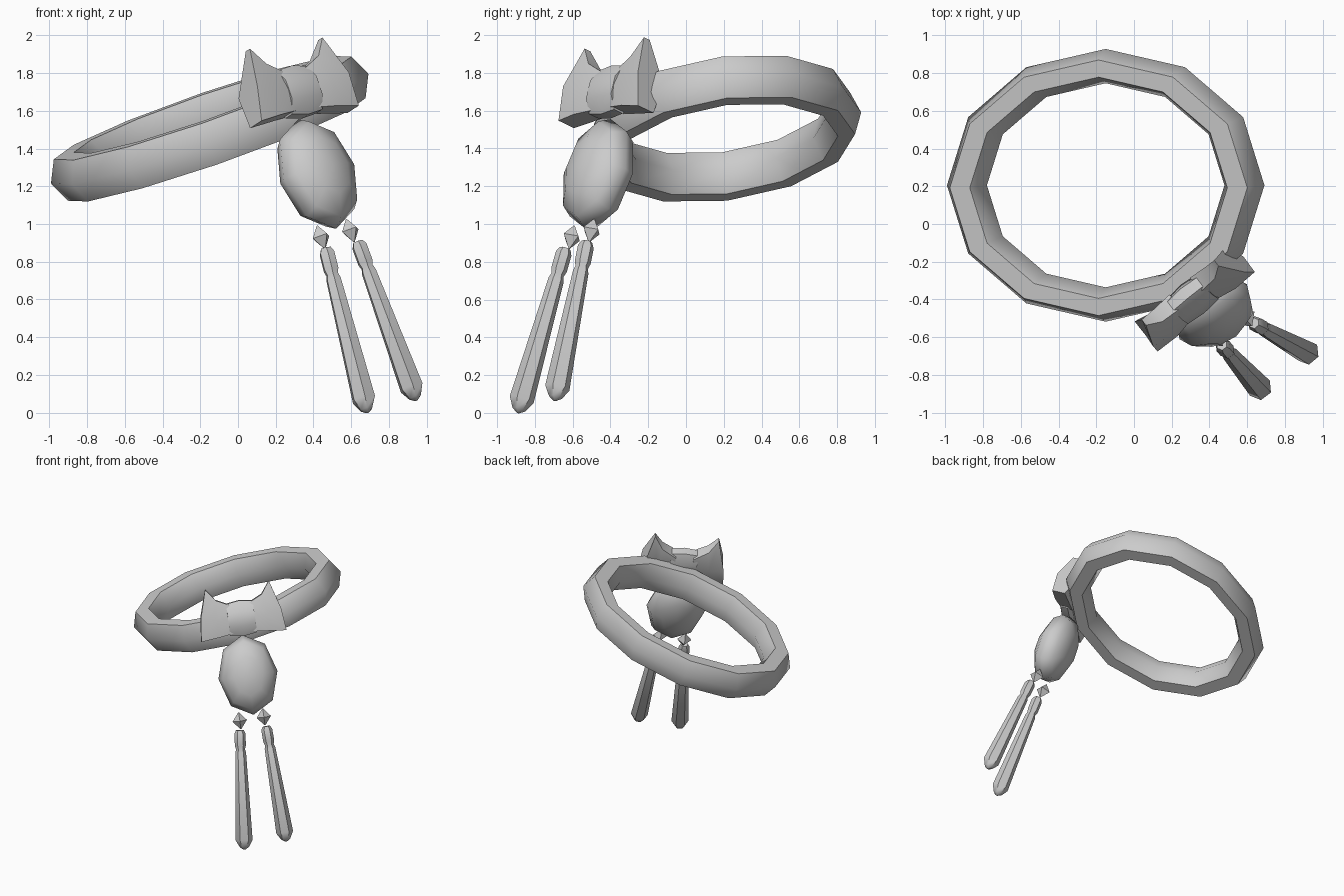
import bpy, bmesh
from math import sin, cos, tau, radians
from mathutils import Vector, Matrix

if "Cube" in bpy.data.objects:
    bpy.data.objects.remove(bpy.data.objects["Cube"])


def loft(name, rings, closed=False, angle=60):
    """Skin a list of equal-sized point rings; cap the ends unless closed."""
    bm = bmesh.new()
    vs = [[bm.verts.new(p) for p in r] for r in rings]
    n, m = len(vs), len(vs[0])
    for i in range(n if closed else n - 1):
        a, b = vs[i], vs[(i + 1) % n]
        for j in range(m):
            k = (j + 1) % m
            bm.faces.new((a[j], a[k], b[k], b[j]))
    if not closed:
        bm.faces.new(vs[0])
        bm.faces.new(vs[-1])
    bmesh.ops.remove_doubles(bm, verts=bm.verts, dist=0.0005)
    bmesh.ops.recalc_face_normals(bm, faces=bm.faces)
    return finish(name, bm, angle)


def finish(name, bm, angle):
    me = bpy.data.meshes.new(name)
    bm.to_mesh(me)
    bm.free()
    ob = bpy.data.objects.new(name, me)
    bpy.context.collection.objects.link(ob)
    bpy.ops.object.select_all(action='DESELECT')
    ob.select_set(True)
    bpy.context.view_layer.objects.active = ob
    bpy.ops.object.shade_smooth_by_angle(angle=radians(angle))
    return ob


# Tilted oval ring, 12 segments with a hexagonal section
C = Vector((-0.15, 0.205, 1.505))
u = Vector((0.945, 0, 0.326))
v = Vector((0, 0.99, 0.118)) * 0.82
n = u.cross(v).normalized()
rings = []
for i in range(12):
    t = tau * i / 12
    d = u * cos(t) + v * sin(t)
    rings.append([C + d * (0.778 + 0.112 * cos(tau * j / 6)) + n * 0.135 * sin(tau * j / 6)
                  for j in range(6)])
loft("ring_band", rings, closed=True)

# Local frame of the ornament: along the bow, outward, up
A = Vector((0.77, 0.63, 0.12)).normalized()
UP = Vector((-0.32, 0.21, 0.925))
UP = (UP - A * UP.dot(A)).normalized()
O = A.cross(UP)
K = Vector((0.305, -0.39, 1.695))


def loc(a, o, z):
    return K + A * a + O * o + UP * z


# Bow loops: narrow at the knot, flaring to a tall outer end
inner = [(.07, .05, .11), (.07, .075, 0), (.07, .05, -.11),
         (.07, -.05, -.11), (.07, -.06, 0), (.07, -.05, .11)]
middle = [(.18, .065, .165), (.2, .09, .01), (.2, .07, -.125),
          (.2, -.05, -.125), (.2, -.07, .01), (.18, -.02, .165)]
outer = [(.25, .06, .262), (.315, .095, .04), (.335, .06, -.14),
         (.335, -.05, -.14), (.315, -.085, .04), (.25, .02, .262)]
for s, side in ((-1, "left"), (1, "right")):
    loft("bow_loop_" + side,
         [[loc(s * a, o, z) for a, o, z in r] for r in (inner, middle, outer)], angle=45)

# Bow knot: squat eight-sided barrel lying along the bow
loft("bow_knot", [[loc(a, 0.01 + 0.085 * k * cos(tau * (j + .5) / 8),
                       0.145 * k * sin(tau * (j + .5) / 8)) for j in range(8)]
                  for a, k in ((-.105, .93), (0, 1.04), (.105, .93))], angle=45)

# Flattened pendant below the bow
bm = bmesh.new()
basis = Matrix((A * 0.225, UP * 0.305, O * 0.145)).transposed().to_4x4()
bmesh.ops.create_uvsphere(bm, u_segments=8, v_segments=6, radius=1.03,
                          matrix=Matrix.Translation((0.42, -0.465, 1.265)) @ basis)
bmesh.ops.recalc_face_normals(bm, faces=bm.faces)
finish("pendant", bm, 60)


def spin(name, top, tip, profile, sides, angle):
    """Turned part along top->tip; profile is (fraction of length, radius)."""
    top, tip = Vector(top), Vector(tip)
    axis = tip - top
    x = (A - axis * A.dot(axis) / axis.length_squared).normalized()
    y = axis.normalized().cross(x)
    loft(name, [[top + axis * f + (x * cos(tau * j / sides) + y * sin(tau * j / sides)) * r
                 for j in range(sides)] for f, r in profile], angle=angle)


# Beads and hanging tassels
bead = [(0, .004), (.5, .056), (1, .004)]
tassel = [(0, .03), (.03, .043), (.13, .043), (.16, .034), (.19, .042),
          (.92, .066), (.98, .035), (1, .008)]
for side, b, top, tip in (
        ("left", (.44, -.605, .93), (.465, -.64, .87), (.685, -.89, .0)),
        ("right", (.595, -.5, .965), (.635, -.525, .905), (.945, -.695, .065))):
    b = Vector(b)
    spin("bead_" + side, b + UP * .065, b - UP * .065, bead, 4, 30)
    spin("tassel_" + side, top, tip, tassel, 6, 50)
